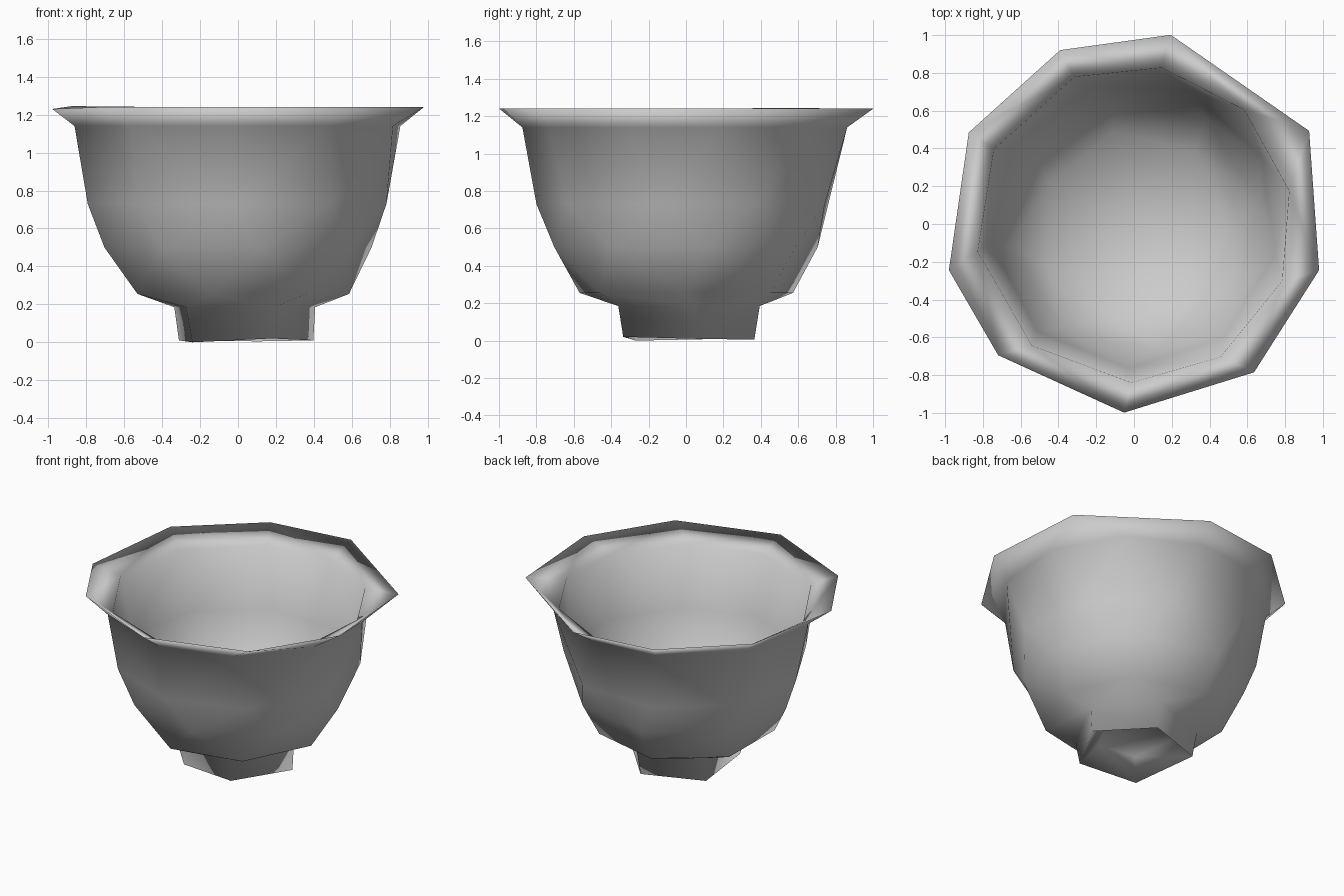
import bpy, bmesh, math

if "Cube" in bpy.data.objects:
    bpy.data.objects.remove(bpy.data.objects["Cube"])

# Irregular angle sets (degrees) for the faceted rings
RIM = [-166, -136, -93, -51, -14, 28, 79, 113, 151]
RIM_R = [1.01, 1.0, 1.0, 1.01, 1.01, 1.05, 1.02, 1.0, 1.0]
RIM_Z = [1.23, 1.24, 1.24, 1.24, 1.24, 1.24, 1.24, 1.24, 1.245]
INNER = [-170, -130, -91, -57, -21, 12, 46, 80, 112, 152]
FOOT = [-132, -62, 7, 74, 145]


def even(n, start):
    return [start + 360 * i / n for i in range(n)]


def spread(v, n):
    return v if isinstance(v, list) else [v] * n


bm = bmesh.new()


def ring(angles, r, z):
    """Ring of (angle, vertex) sorted by angle; r and z may be lists."""
    n = len(angles)
    return [(a, bm.verts.new((q * math.cos(math.radians(a)),
                              q * math.sin(math.radians(a)), h)))
            for a, q, h in zip(angles, spread(r, n), spread(z, n))]


def stitch(lo, hi):
    """Triangle strip between two rings with different vertex counts."""
    n, m = len(lo), len(hi)
    # start the upper ring at the vertex closest in angle to lo[0]
    wrap = lambda k: (hi[k][0] - lo[0][0] + 180) % 360 - 180
    k = min(range(m), key=lambda q: abs(wrap(q)))
    base = lo[0][0] + wrap(k)
    up = [(base + (360 if t == m else (hi[(k + t) % m][0] - hi[k][0]) % 360),
           hi[(k + t) % m][1]) for t in range(m + 1)]
    low = lo + [(lo[0][0] + 360, lo[0][1])]
    i = j = 0
    while i < n or j < m:
        if j == m or (i < n and low[i + 1][0] + low[i][0] <= up[j + 1][0] + up[j][0]):
            bm.faces.new((low[i][1], low[i + 1][1], up[j][1]))
            i += 1
        else:
            bm.faces.new((low[i][1], up[j + 1][1], up[j][1]))
            j += 1


def cap(loop, z):
    c = bm.verts.new((0, 0, z))
    for i in range(len(loop)):
        bm.faces.new((loop[i][1], loop[(i + 1) % len(loop)][1], c))


# Profile: recessed underside, foot, outer wall, flared lip, inner wall
rings = [
    ring(FOOT, 0.25, 0.13),
    ring(FOOT, [0.36, 0.38, 0.40, 0.38, 0.38], [0, 0.02, 0.01, 0.005, 0.01]),
    ring(FOOT, 0.41, 0.185),
    ring(even(7, -155), 0.585, 0.255),
    ring(even(8, -170), 0.715, 0.50),
    ring(even(9, -172), 0.80, 0.73),
    ring(INNER, 0.875, 1.14),
    ring(RIM, RIM_R, RIM_Z),
    ring(INNER, 0.84, 1.15),
    ring(even(9, -172), 0.765, 0.73),
    ring(even(8, -170), 0.67, 0.50),
    ring(even(7, -155), 0.50, 0.28),
]
for a, b in zip(rings, rings[1:]):
    stitch(a, b)
cap(rings[0], 0.15)     # underside of the foot
cap(rings[-1], 0.22)    # bowl floor

bmesh.ops.recalc_face_normals(bm, faces=bm.faces)
for f in bm.faces:
    f.smooth = True
mesh = bpy.data.meshes.new("footed_bowl")
bm.to_mesh(mesh)
bm.free()
bowl = bpy.data.objects.new("footed_bowl", mesh)
bpy.context.collection.objects.link(bowl)
